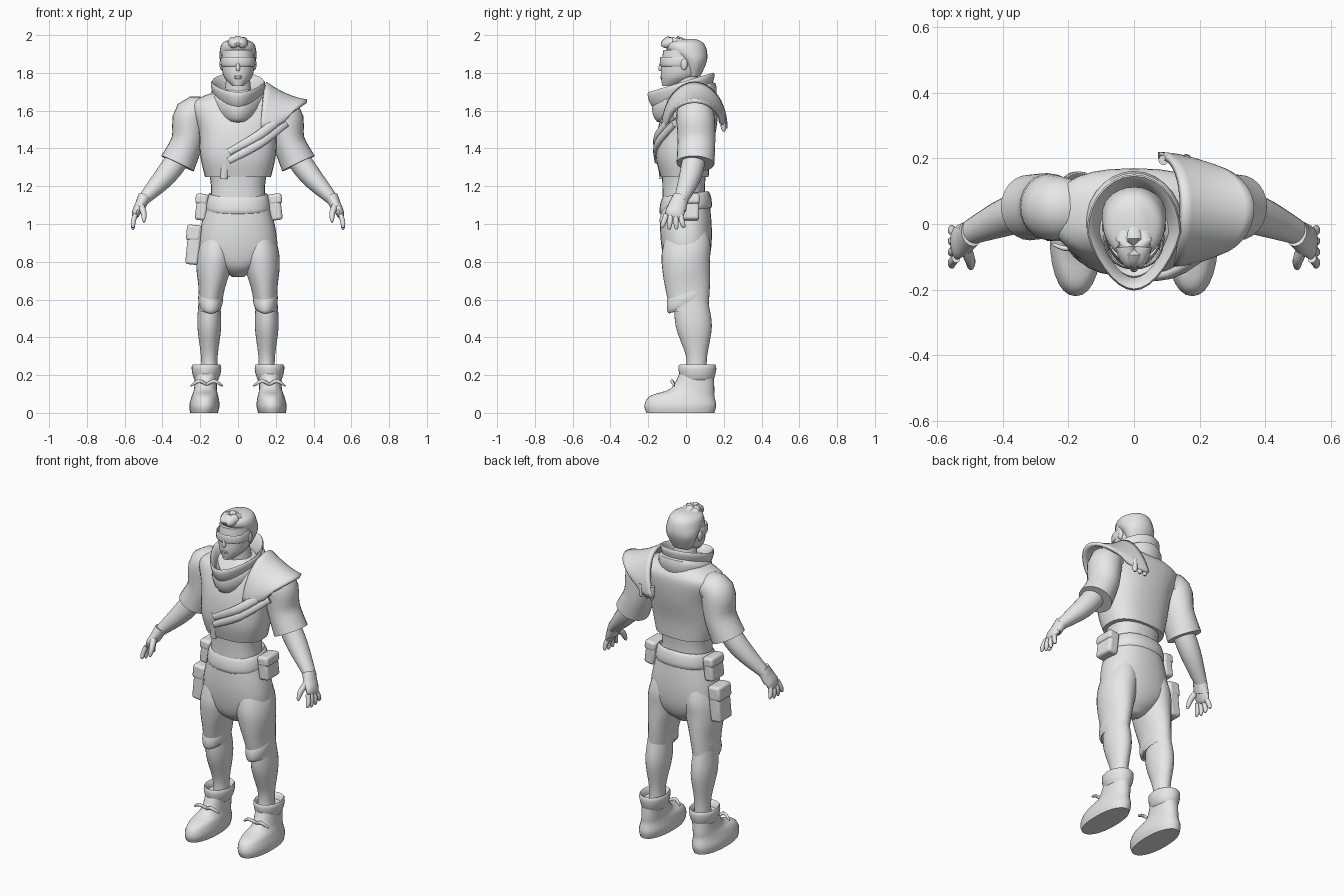
import bpy, bmesh, math
from mathutils import Vector, Matrix

cube = bpy.data.objects.get("Cube")
if cube:
    bpy.data.objects.remove(cube)

grey = bpy.data.materials.new("light grey")
grey.use_nodes = True
grey.diffuse_color = (.8, .8, .8, 1)
shader = grey.node_tree.nodes["Principled BSDF"]
shader.inputs["Base Color"].default_value = grey.diffuse_color


def finish(name, bm, mirror=False, thickness=0, bevel=0):
    bmesh.ops.recalc_face_normals(bm, faces=bm.faces)
    mesh = bpy.data.meshes.new(name)
    bm.to_mesh(mesh)
    bm.free()
    mesh.materials.append(grey)
    ob = bpy.data.objects.new(name, mesh)
    bpy.context.scene.collection.objects.link(ob)
    if mirror:
        ob.modifiers.new("mirror", 'MIRROR').use_mirror_merge = False
    if thickness:
        solid = ob.modifiers.new("thickness", 'SOLIDIFY')
        solid.thickness, solid.offset = thickness, 0
    if bevel:
        rounding = ob.modifiers.new("bevel", 'BEVEL')
        rounding.width, rounding.segments = bevel, 3
    bpy.ops.object.select_all(action='DESELECT')
    ob.select_set(True)
    bpy.context.view_layer.objects.active = ob
    bpy.ops.object.shade_smooth_by_angle(angle=math.radians(50))


def smooth(keys, steps=4):
    """Pass a smooth curve through the key values."""
    keys = [Vector(key) for key in keys]
    last = len(keys) - 1
    result = []
    for i in range(last):
        a, b, c, d = keys[max(i - 1, 0)], keys[i], keys[i + 1], keys[min(i + 2, last)]
        for step in range(steps):
            t = step / steps
            square = a - b * 2.5 + c * 2 - d / 2
            cubic = (b - c) * 1.5 + (d - a) / 2
            result.append(b + (c - a) * (t / 2) + square * t ** 2 + cubic * t ** 3)
    return result + [keys[last]]


def skin(name, rings, closed=False, **options):
    bm = bmesh.new()
    rows = [[bm.verts.new(point) for point in ring] for ring in rings]
    pairs = list(zip(rows, rows[1:]))
    if closed:
        pairs.append((rows[-1], rows[0]))
    for low, high in pairs:
        for i in range(len(low)):
            bm.faces.new((low[i - 1], low[i], high[i], high[i - 1]))
    if not closed:
        bm.faces.new(rows[0])
        bm.faces.new(rows[-1])
    finish(name, bm, **options)


def oval(z, wide, front, back, x=0, tilt=0, point=0, power=2, sides=28):
    """Level ring, optionally tilted back, pointed in front or squared off."""
    ring = []
    middle, deep = (front + back) / 2, (back - front) / 2
    for i in range(sides):
        angle = math.tau * i / sides
        across, along = [math.copysign(abs(value) ** (2 / power), value)
                         for value in (math.cos(angle), math.sin(angle))]
        narrow = 1 - point * max(0, -along)
        ring.append((x + wide * across * narrow, middle + deep * along, z + tilt * deep * along))
    return ring


def level(z, wide, front, back):
    return z, wide, front, back


def loft(name, levels, x=0, lean=0, tilt=0, power=2, **options):
    rings = [oval(*key, x=x + lean * key[0], tilt=tilt, power=power) for key in smooth(levels)]
    skin(name, rings, **options)


def band(name, z, wide, front, back, thick, tall, flare=0, x=0, tilt=0, point=0, power=2, **options):
    """Hoop with an oval cross-section whose top can flare outwards."""
    rings = []
    for i in range(12):
        angle = math.tau * i / 12
        out = thick * math.cos(angle) + flare * math.sin(angle)
        rings.append(oval(z + tall * math.sin(angle), wide + out, front - out, back + out, x, tilt, point, power))
    skin(name, rings, closed=True, **options)


def joint(x, y, z, deep, flat):
    return x, y, z, deep, flat


def tube(name, joints, tapered=False, sides=14, **options):
    """Swept ovals; a tapered tube has a rounded far end."""
    keys = smooth(joints)
    rings = []
    for k, key in enumerate(keys):
        centre = Vector(key[:3])
        before, after = keys[max(k - 1, 0)], keys[min(k + 1, len(keys) - 1)]
        along = (Vector(after[:3]) - Vector(before[:3])).normalized()
        side = Vector((0, 1, 0))
        side = (side - along * side.dot(along)).normalized()
        over = along.cross(side)
        size = max(.2, 1 - (k / (len(keys) - 1)) ** 8) ** .5 if tapered else 1
        rings.append([centre + side * (key[3] * size * math.cos(math.tau * i / sides))
                      + over * (key[4] * size * math.sin(math.tau * i / sides)) for i in range(sides)])
    skin(name, rings, **options)


def box(name, centre, size, turn):
    bm = bmesh.new()
    place = Matrix.Translation(centre) @ Matrix.Rotation(turn, 4, 'Y') @ Matrix.Diagonal((*size, 1))
    bmesh.ops.create_cube(bm, size=1, matrix=place)
    finish(name, bm, bevel=.015)


def ball(name, centre, size, **options):
    bm = bmesh.new()
    place = Matrix.Translation(centre) @ Matrix.Diagonal((*size, 1))
    bmesh.ops.create_uvsphere(bm, u_segments=16, v_segments=10, radius=1, matrix=place)
    finish(name, bm, **options)


# Head and face
loft("head", [level(z=1.73, wide=.03, front=-.125, back=-.04),
              level(z=1.78, wide=.075, front=-.133, back=.06),
              level(z=1.85, wide=.087, front=-.13, back=.08),
              level(z=1.92, wide=.085, front=-.12, back=.08)])
loft("neck", [level(z=1.6, wide=.08, front=-.05, back=.1),
              level(z=1.8, wide=.06, front=-.06, back=.06)])
loft("hair", [level(z=1.78, wide=.06, front=0, back=.075),
              level(z=1.86, wide=.094, front=-.03, back=.11),
              level(z=1.92, wide=.096, front=-.1, back=.11),
              level(z=1.96, wide=.08, front=-.1, back=.09),
              level(z=1.98, wide=.03, front=-.05, back=.05)])
for k in range(-1, 2):
    x, drop = k * .025, abs(k) * .01
    tube("quiff_lock", [joint(x, y=.01, z=1.95, deep=.02, flat=.025),
                        joint(x, y=-.07, z=1.97 - drop, deep=.03, flat=.032),
                        joint(x / 2, y=-.13, z=1.95, deep=.02, flat=.025)], tapered=True)
band("visor", z=1.86, wide=.088, front=-.134, back=.05, thick=.005, tall=.025, power=2.2)
tube("nose", [joint(x=0, y=-.13, z=1.85, deep=.01, flat=.008),
              joint(x=0, y=-.138, z=1.81, deep=.012, flat=.014)], tapered=True)
for z in (1.782, 1.773):
    ball("lip", (0, -.129, z), (.022, .007, .006))
ball("ear", (.088, -.01, 1.845), (.01, .018, .03), mirror=True)

# Tilted cowl collar with a second fold below it
band("cowl", z=1.7, wide=.121, front=-.18, back=.128, thick=.015, tall=.05, flare=.018, tilt=.3, point=.28)
band("cowl_fold", z=1.64, wide=.118, front=-.148, back=.13, thick=.03, tall=.065, flare=.012, tilt=.3, point=.3)

# Cropped jacket, sleeves and bare waist
loft("jacket", [level(z=1.25, wide=.175, front=-.135, back=.12),
                level(z=1.36, wide=.2, front=-.16, back=.13),
                level(z=1.5, wide=.21, front=-.15, back=.16),
                level(z=1.62, wide=.25, front=-.11, back=.17),
                level(z=1.67, wide=.2, front=-.08, back=.15),
                level(z=1.71, wide=.09, front=-.05, back=.11)], power=2.5)
tube("sleeve", [joint(x=.15, y=.045, z=1.6, deep=.08, flat=.06),
                joint(x=.245, y=.05, z=1.58, deep=.1, flat=.092),
                joint(x=.268, y=.055, z=1.44, deep=.1, flat=.085),
                joint(x=.32, y=.05, z=1.32, deep=.1, flat=.095)], sides=24, mirror=True)
loft("waist", [level(z=1.08, wide=.15, front=-.125, back=.1),
               level(z=1.2, wide=.143, front=-.125, back=.1),
               level(z=1.3, wide=.16, front=-.13, back=.11)], power=2.3)
tube("jacket_edge", [joint(x=-.06, y=-.15, z=1.4, deep=.008, flat=.02),
                     joint(x=-.075, y=-.128, z=1.24, deep=.012, flat=.02)])
for drop in (0, .045):
    tube("chest_strap", [joint(x=.25, y=-.06, z=1.58 - drop, deep=.016, flat=.025),
                         joint(x=.11, y=-.152, z=1.47 - drop, deep=.016, flat=.025),
                         joint(x=-.05, y=-.157, z=1.38 - drop, deep=.01, flat=.018)])

# Draped guard arching over the left shoulder
bm = bmesh.new()
rows = []
for i in range(9):
    out = i / 8
    row = []
    for j in range(25):
        turn = math.pi * j / 24
        rise = math.sin(turn)
        start = .12 - .015 * turn
        x = start + (.145 - start) * rise + out * (.12 + .1 * rise)
        y = .045 - (.165 - .035 * out ** 2) * math.cos(turn)
        crest = 1.745 - .16 * out + .065 * out ** 2
        row.append(bm.verts.new((x, y, crest - (.235 - .13 * out) * (1 - rise))))
    rows.append(row)
for inner, outer in zip(rows, rows[1:]):
    for j in range(len(inner) - 1):
        bm.faces.new((inner[j], inner[j + 1], outer[j + 1], outer[j]))
finish("shoulder_guard", bm, thickness=.02)
for k in range(3):
    x = .09 + k * .035
    tube("guard_back_fold", [joint(x, y=.195, z=1.57, deep=.015, flat=.015),
                             joint(x, y=.2, z=1.49, deep=.015, flat=.015)], tapered=True)

# Forearms and gloved hands
tube("forearm", [joint(x=.28, y=.05, z=1.4, deep=.06, flat=.06),
                 joint(x=.38, y=.025, z=1.26, deep=.06, flat=.058),
                 joint(x=.51, y=-.03, z=1.12, deep=.036, flat=.03)], sides=20, mirror=True)
tube("glove_cuff", [joint(x=.495, y=-.028, z=1.145, deep=.042, flat=.035),
                    joint(x=.525, y=-.05, z=1.08, deep=.052, flat=.028)], mirror=True)
tube("palm", [joint(x=.51, y=-.035, z=1.12, deep=.04, flat=.026),
              joint(x=.535, y=-.055, z=1.07, deep=.05, flat=.024),
              joint(x=.548, y=-.068, z=1.03, deep=.05, flat=.015)], tapered=True, mirror=True)
for k in range(4):
    base, tip = -.105 + k * .025, -.13 + k * .04
    end = .965 + .01 * abs(k - 1.5)
    tube("finger", [joint(x=.543, y=base, z=1.05, deep=.014, flat=.013),
                    joint(x=.555, y=(base + tip) / 2, z=1.01, deep=.014, flat=.013),
                    joint(x=.555, y=tip, z=end, deep=.011, flat=.01)], tapered=True, mirror=True)
tube("thumb", [joint(x=.515, y=-.07, z=1.1, deep=.02, flat=.018),
               joint(x=.5, y=-.11, z=1.06, deep=.017, flat=.016),
               joint(x=.497, y=-.135, z=1.01, deep=.012, flat=.011)], tapered=True, mirror=True)

# Trousers and belt
loft("hips", [level(z=1.12, wide=.16, front=-.13, back=.125),
              level(z=.97, wide=.2, front=-.137, back=.137),
              level(z=.85, wide=.2, front=-.125, back=.13),
              level(z=.77, wide=.11, front=-.1, back=.1),
              level(z=.72, wide=.03, front=-.04, back=.04)], power=2.3)
loft("trouser_leg", [level(z=1.02, wide=.06, front=-.09, back=.09),
                     level(z=.88, wide=.094, front=-.127, back=.128),
                     level(z=.78, wide=.094, front=-.125, back=.127),
                     level(z=.66, wide=.07, front=-.105, back=.127),
                     level(z=.55, wide=.06, front=-.08, back=.12)],
     x=.205, lean=-.1, tilt=.2, mirror=True)
band("knee_fold", z=.61, wide=.052, front=-.088, back=.105, thick=.014, tall=.045, x=.145, tilt=.4, mirror=True)
band("belt", z=1.115, wide=.16, front=-.127, back=.124, thick=.011, tall=.045, flare=-.008, tilt=.12, power=2.3)

# Pouches with flaps
for x, z, wide, tall, turn in ((.197, 1.09, .065, .14, -.12), (-.192, 1.09, .06, .14, .12), (-.235, .89, .07, .21, .1)):
    box("pouch", (x, .01, z), (wide, .12, tall), turn)
    box("pouch_flap", (x, .01, z + tall * .3), (wide + .006, .125, tall * .4), turn)

# Calves, boots and laces
loft("calf", [level(z=.6, wide=.056, front=-.06, back=.115),
              level(z=.46, wide=.063, front=-.055, back=.137),
              level(z=.3, wide=.044, front=0, back=.112),
              level(z=.2, wide=.043, front=0, back=.11)], x=.152, mirror=True)
loft("boot", [level(z=0, wide=.073, front=-.21, back=.15),
              level(z=.04, wide=.08, front=-.22, back=.16),
              level(z=.09, wide=.07, front=-.19, back=.15),
              level(z=.13, wide=.06, front=-.08, back=.15),
              level(z=.22, wide=.06, front=-.03, back=.145)],
     x=.18, lean=-.06, power=2.2, mirror=True)
band("boot_cuff", z=.21, wide=.063, front=-.025, back=.145, thick=.012, tall=.045, flare=.01, x=.167, mirror=True)
for side in (-1, 1):
    tube("lace_bow", [joint(x=.166, y=-.06, z=.15, deep=.008, flat=.008),
                      joint(x=.166 + side * .04, y=-.075, z=.168, deep=.008, flat=.01),
                      joint(x=.166 + side * .085, y=-.06, z=.142, deep=.006, flat=.007)], tapered=True, mirror=True)
